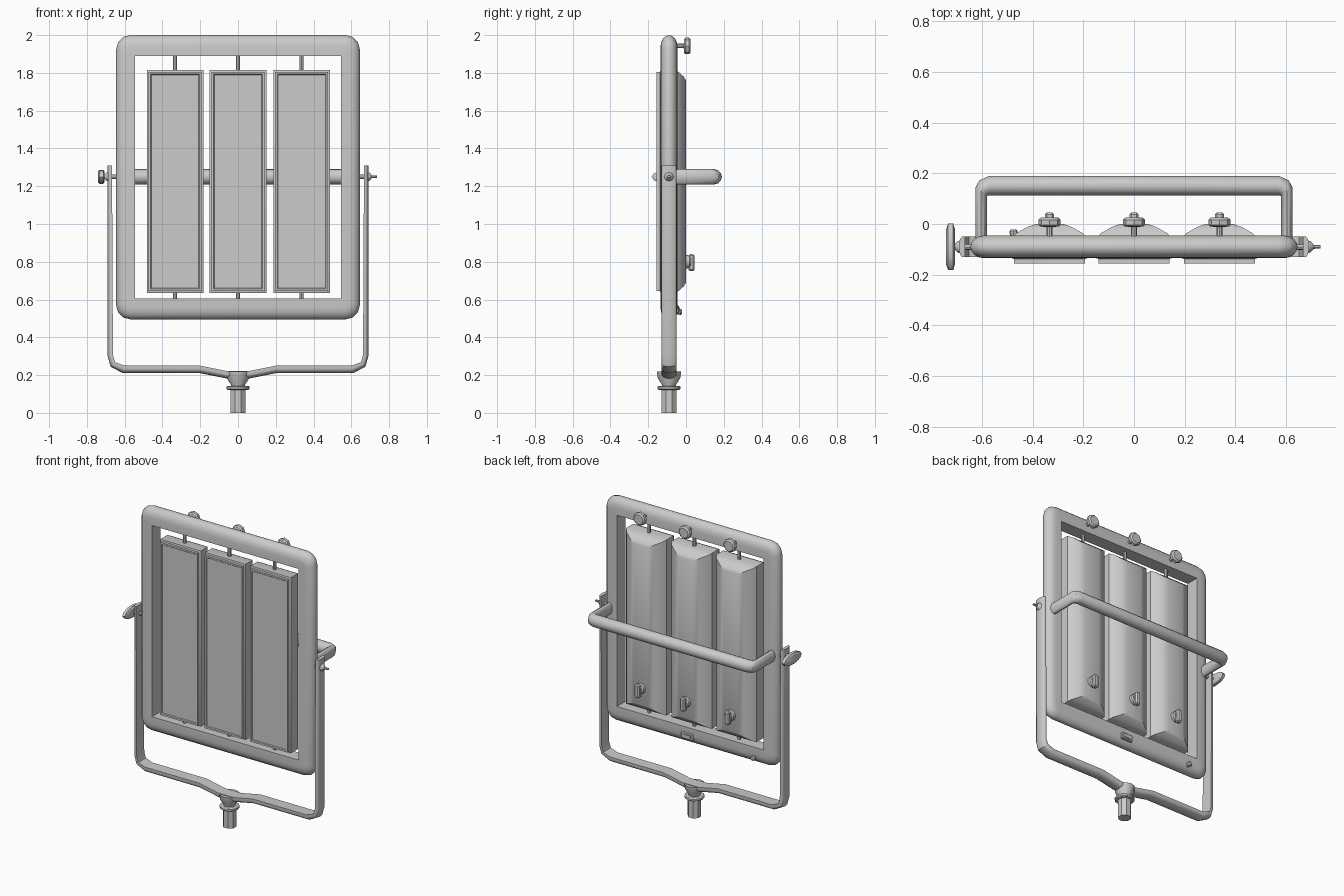
import bpy, bmesh
from math import pi, sin, cos, radians
from mathutils import Vector, Matrix

if "Cube" in bpy.data.objects:
    bpy.data.objects.remove(bpy.data.objects["Cube"])

YC = -0.09   # depth of the main plane
ZP = 1.25    # pivot height


def finish(bm, name, smooth=True):
    bmesh.ops.remove_doubles(bm, verts=bm.verts, dist=1e-5)
    bmesh.ops.recalc_face_normals(bm, faces=bm.faces)
    me = bpy.data.meshes.new(name)
    bm.to_mesh(me)
    bm.free()
    ob = bpy.data.objects.new(name, me)
    bpy.context.collection.objects.link(ob)
    if smooth:
        bpy.ops.object.select_all(action='DESELECT')
        ob.select_set(True)
        bpy.context.view_layer.objects.active = ob
        bpy.ops.object.shade_smooth_by_angle(angle=radians(35))
    return ob


def loft(name, rings, closed=False, smooth=True):
    """Skin a list of equal-length point rings."""
    bm = bmesh.new()
    vs = [[bm.verts.new(p) for p in r] for r in rings]
    n, m = len(rings), len(rings[0])
    for i in range(n if closed else n - 1):
        a, b = vs[i], vs[(i + 1) % n]
        for j in range(m):
            k = (j + 1) % m
            bm.faces.new((a[j], a[k], b[k], b[j]))
    if not closed:
        bm.faces.new(vs[0])
        bm.faces.new(vs[-1])
    return finish(bm, name, smooth)


def sweep(name, pairs, half, section, to3d, closed=False):
    """Section stretched between outer/inner point pairs in a plane."""
    rings = []
    for o, i in pairs:
        o, i = Vector(o), Vector(i)
        c, u = (o + i) / 2, (o - i) / 2
        rings.append([to3d(c + u * a, b * half) for a, b in section])
    return loft(name, rings, closed)


def turned(name, prof, loc, axis, sides=12, squash=(1, 1), phase=0):
    """Stack of rings (distance, radius) along an axis."""
    rot = Vector((0, 0, 1)).rotation_difference(Vector(axis)).to_matrix()
    rings = []
    for d, r in prof:
        ring = []
        for k in range(sides):
            t = 2 * pi * k / sides + phase
            p = Vector((r * cos(t) * squash[0], r * sin(t) * squash[1], d))
            ring.append(Vector(loc) + rot @ p)
        rings.append(ring)
    return loft(name, rings)


def box(name, loc, size, bevel=0.0):
    bm = bmesh.new()
    bmesh.ops.create_cube(bm, size=1, matrix=Matrix.Translation(loc) @ Matrix.Diagonal((*size, 1)))
    if bevel:
        bmesh.ops.bevel(bm, geom=bm.edges[:], offset=bevel, segments=1, affect='EDGES')
    return finish(bm, name, False)


def xz(p, d):
    return Vector((p.x, YC + d, p.y))


def xy(p, d):
    return Vector((p.x, p.y, ZP + d))


def mirrored(half):
    return half + [((-o[0], o[1]), (-i[0], i[1])) for o, i in reversed(half)]


ROUND = [(cos(2 * pi * k / 12), sin(2 * pi * k / 12)) for k in range(12)]
DEE = [(-1, 1)] + [(-0.1 + 1.1 * sin(pi * k / 8), cos(pi * k / 8)) for k in range(9)] + [(-1, -1)]

# main frame: flat inside, rounded outside, rounded outer corners
pairs = []
R = 0.075
for q, (sx, sz) in enumerate([(1, 1), (-1, 1), (-1, -1), (1, -1)]):
    for k in range(4):
        t = pi / 2 * (q + k / 3)
        o = (sx * (0.645 - R) + R * cos(t), 1.2475 + sz * (0.7525 - R) + R * sin(t))
        pairs.append((o, (sx * 0.545, 1.2475 + sz * 0.6425)))
sweep("main_frame", pairs, 0.045, DEE, xz, closed=True)

# yoke: flat-sided U bracket dipping towards the post
half = [((0.69, 1.31), (0.667, 1.31)), ((0.69, 0.30), (0.662, 0.305)),
        ((0.675, 0.245), (0.65, 0.268)), ((0.61, 0.21), (0.60, 0.25)),
        ((0.20, 0.21), (0.20, 0.25)), ((0.06, 0.182), (0.06, 0.222))]
sweep("yoke", mirrored(half), 0.04, DEE, xz)

# mounting post with collar and flared socket
turned("socket", [(0.13, 0.036), (0.15, 0.038), (0.185, 0.06), (0.218, 0.064)], (0, YC, 0), (0, 0, 1), 12)
turned("collar", [(0.122, 0.055), (0.127, 0.062), (0.138, 0.062), (0.143, 0.055)], (0, YC, 0), (0, 0, 1), 12)
turned("post", [(0, 0.042), (0.14, 0.042)], (0, YC, 0), (0, 0, 1), 8, phase=pi / 8)

# rear carrying handle
half = [((0.625, -0.06), (0.58, -0.06)), ((0.625, 0.145), (0.58, 0.11)),
        ((0.61, 0.172), (0.578, 0.112)), ((0.57, 0.19), (0.57, 0.112))]
sweep("rear_handle", mirrored(half), 0.04, ROUND, xy)

# three lamp panels with hanger, tilt knob and dial
for n, x in enumerate((-0.333, 0.0, 0.337)):
    prof = [(-0.149, 0.125, 0.565), (-0.154, 0.129, 0.569), (-0.155, 0.14, 0.58),
            (-0.138, 0.14, 0.58), (-0.134, 0.15, 0.59), (-0.06, 0.15, 0.59),
            (-0.037, 0.132, 0.578), (-0.012, 0.088, 0.555), (0.0, 0.055, 0.535)]
    rings = [[Vector((x + sx * hx, y, 1.225 + sz * hz))
              for sx, sz in ((-1, -1), (1, -1), (1, 1), (-1, 1))] for y, hx, hz in prof]
    loft(f"lamp_panel_{n}", rings)
    turned(f"panel_hanger_{n}", [(1.80, 0.011), (1.90, 0.011)], (x, YC, 0), (0, 0, 1), 8)
    turned(f"panel_foot_pin_{n}", [(0.58, 0.011), (0.645, 0.011)], (x, YC, 0), (0, 0, 1), 8)
    turned(f"tilt_knob_{n}", [(-0.06, 0.012), (-0.012, 0.012), (-0.01, 0.036), (-0.003, 0.044),
                              (0.016, 0.044), (0.025, 0.034)], (x, 0, 1.943), (0, 1, 0), 8)
    turned(f"dial_base_{n}", [(-0.006, 0.036), (0.018, 0.034), (0.026, 0.026)], (x, 0, 0.80), (0, 1, 0), 12)
    box(f"dial_pointer_{n}", (x, 0.03, 0.795), (0.036, 0.032, 0.09), 0.008)

# pivot axles, washers and the wing knob
for name, s in (("right", 1), ("left", -1)):
    turned(f"{name}_axle", [(0.62, 0.012), (0.69, 0.012)], (0, YC, ZP), (s, 0, 0), 8)
    turned(f"{name}_washer", [(0.685, 0.026), (0.695, 0.022), (0.708, 0.01)], (0, YC, ZP), (s, 0, 0), 8)
    turned(f"{name}_bolt", [(0.70, 0.008), (0.735, 0.007)], (0, YC, ZP), (s, 0, 0), 8)
rings = []
for x, f in ((-0.706, 0.75), (-0.713, 1), (-0.733, 1), (-0.741, 0.75)):
    rings.append([Vector((x, YC + 0.092 * f * cos(2 * pi * k / 12), ZP + 0.037 * f * sin(2 * pi * k / 12)))
                  for k in range(12)])
loft("wing_knob", rings)

# power socket and button on the lower back rail
box("power_inlet", (0.02, -0.052, 0.548), (0.09, 0.03, 0.045), 0.005)
box("power_inlet_core", (0.02, -0.042, 0.548), (0.055, 0.018, 0.02))
turned("power_button", [(-0.06, 0.013), (-0.028, 0.016), (-0.021, 0.01)], (-0.475, 0, 0.535), (0, 1, 0), 8)
